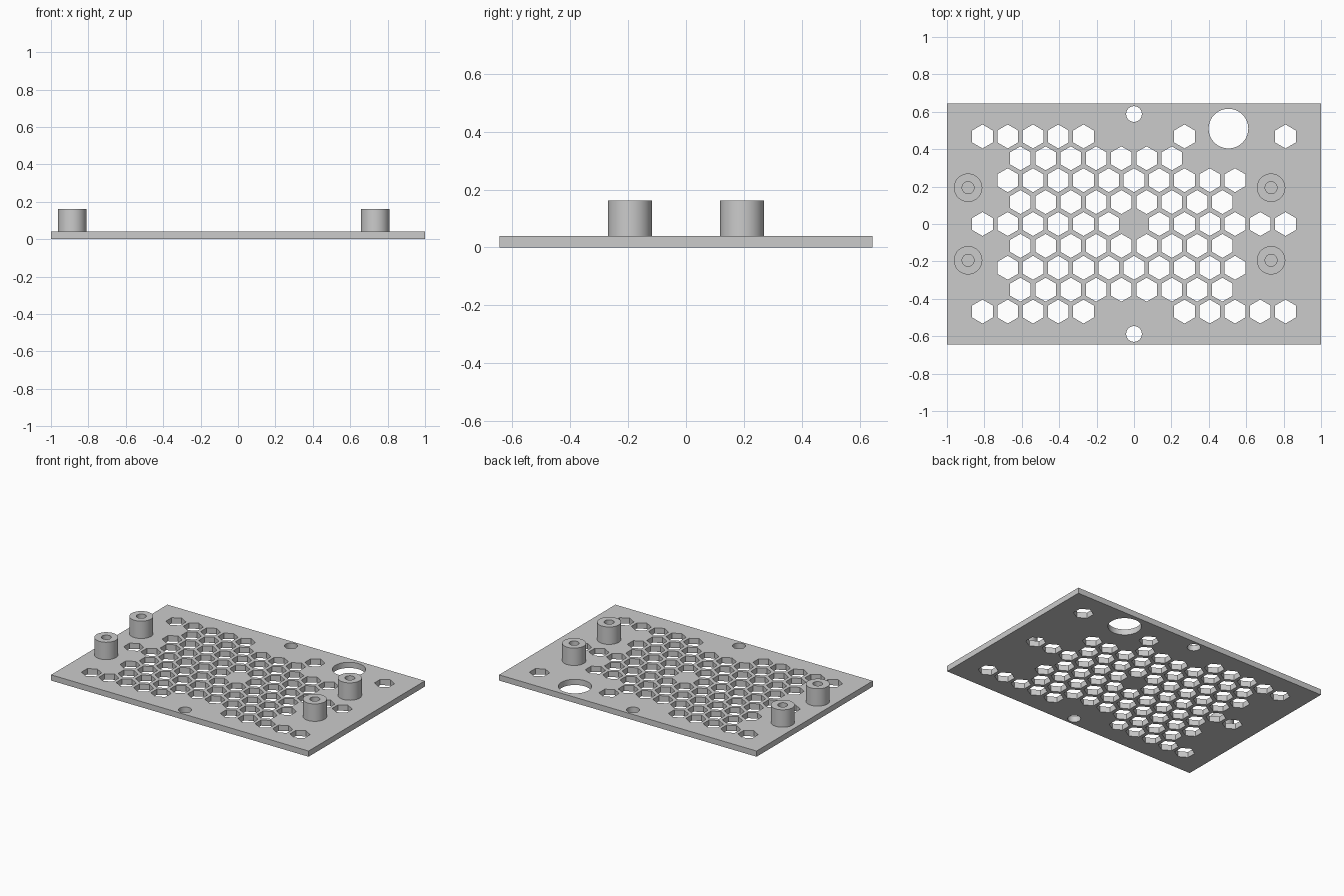
import bpy
import bmesh
from math import cos, sin, pi, radians

cube = bpy.data.objects.get("Cube")
if cube:
    bpy.data.objects.remove(cube, do_unlink=True)

LENGTH, DEPTH, THICK = 2.0, 1.29, 0.04
POST_TOP = 0.162
PITCH, ROW = 0.135, 0.117

grey = bpy.data.materials.new("plain grey")
grey.use_nodes = True
colour = (0.6, 0.6, 0.6, 1)
grey.diffuse_color = colour
grey.node_tree.nodes["Principled BSDF"].inputs["Base Color"].default_value = colour


def ring(x, y, r, sides=48, turn=0.0):
    """Outline of a regular polygon; a half-step turn is not needed for circles."""
    return [(x + r * cos(turn + 2 * pi * i / sides),
             y + r * sin(turn + 2 * pi * i / sides)) for i in range(sides)]


def extrude_outlines(name, outlines, z0, z1):
    """Fill the first outline, leave the others as holes, and extrude from z0 to z1."""
    curve = bpy.data.curves.new(name + " profile", "CURVE")
    curve.dimensions = "2D"
    curve.fill_mode = "BOTH"
    curve.extrude = (z1 - z0) / 2
    for points in outlines:
        spline = curve.splines.new("POLY")
        spline.points.add(len(points) - 1)
        for p, (x, y) in zip(spline.points, points):
            p.co = (x, y, 0, 1)
        spline.use_cyclic_u = True
    helper = bpy.data.objects.new(name + " helper", curve)
    bpy.context.collection.objects.link(helper)
    graph = bpy.context.evaluated_depsgraph_get()
    mesh = bpy.data.meshes.new_from_object(helper.evaluated_get(graph))
    bpy.data.objects.remove(helper, do_unlink=True)
    bpy.data.curves.remove(curve)

    # Weld caps to walls
    bm = bmesh.new()
    bm.from_mesh(mesh)
    bmesh.ops.translate(bm, verts=bm.verts, vec=(0, 0, (z0 + z1) / 2))
    bmesh.ops.remove_doubles(bm, verts=bm.verts, dist=0.0001)
    bmesh.ops.recalc_face_normals(bm, faces=bm.faces)
    bm.to_mesh(mesh)
    bm.free()

    mesh.materials.clear()
    mesh.materials.append(grey)
    obj = bpy.data.objects.new(name, mesh)
    bpy.context.collection.objects.link(obj)
    bpy.ops.object.select_all(action="DESELECT")
    obj.select_set(True)
    bpy.context.view_layer.objects.active = obj
    bpy.ops.object.shade_smooth_by_angle(angle=radians(30))
    return obj


# Vent rows from front to back: columns kept (odd rows are shifted half a pitch)
left_group, right_group = list(range(-6, -1)), list(range(2, 7))
wide, narrow = range(-5, 5), range(-5, 4)
rows = [
    left_group + right_group,
    narrow, wide, narrow,
    [k for k in range(-6, 7) if k != 0],
    narrow, wide,
    range(-5, 2),
    left_group + [2, 6],
]

# Perforated plate
hx, hy = LENGTH / 2, DEPTH / 2
outlines = [[(-hx, -hy), (hx, -hy), (hx, hy), (-hx, hy)]]
for j, columns in enumerate(rows):
    shift = 0.5 * (j % 2)
    for k in columns:
        outlines.append(ring((k + shift) * PITCH, (j - 4) * ROW, 0.064, 6, pi / 6))
outlines += [ring(0, s * 0.588, 0.042) for s in (-1, 1)]   # screw holes
outlines.append(ring(0.505, 0.51, 0.106, 64))              # cable hole
extrude_outlines("plate", outlines, 0, THICK)

# Hollow standoff posts
for side, x in (("right", -0.887), ("left", 0.733)):
    for end, y in (("front", -0.194), ("back", 0.194)):
        extrude_outlines(f"{end}_{side}_standoff",
                         [ring(x, y, 0.076), ring(x, y, 0.032)], THICK, POST_TOP)
